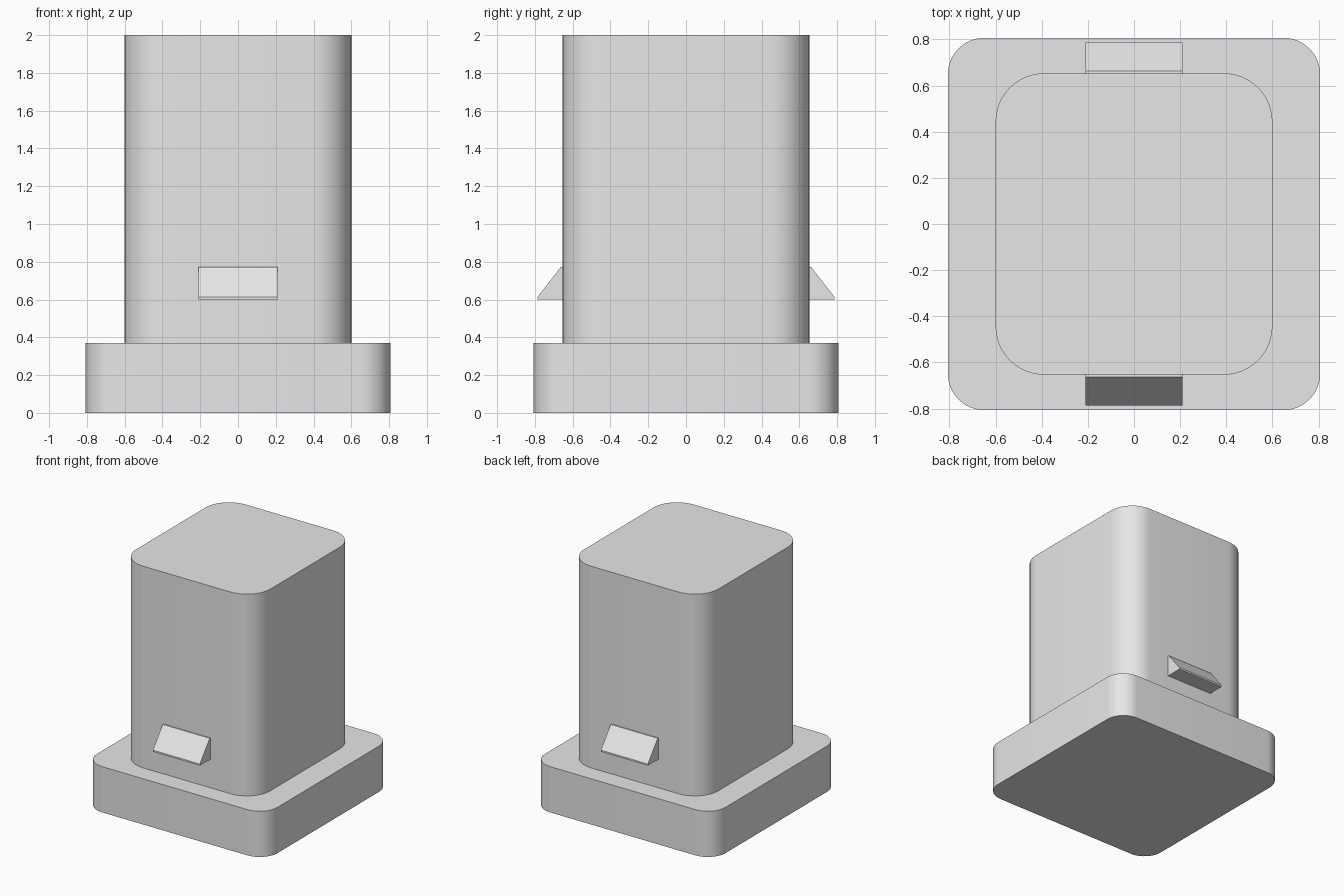
import bpy
import bmesh
from math import cos, sin, pi, radians

cube = bpy.data.objects.get("Cube")
if cube:
    bpy.data.objects.remove(cube, do_unlink=True)

# Single plain colour
grey = bpy.data.materials.new("light_grey")
grey.use_nodes = True
colour = (0.8, 0.8, 0.8, 1)
grey.diffuse_color = colour
grey.node_tree.nodes["Principled BSDF"].inputs["Base Color"].default_value = colour


def extrude_profile(name, points, offset):
    """Make a solid by sweeping a flat outline along an offset."""
    bm = bmesh.new()
    face = bm.faces.new([bm.verts.new(p) for p in points])
    result = bmesh.ops.extrude_face_region(bm, geom=[face], use_keep_orig=True)
    moved = [g for g in result["geom"] if isinstance(g, bmesh.types.BMVert)]
    bmesh.ops.translate(bm, verts=moved, vec=offset)
    bmesh.ops.recalc_face_normals(bm, faces=bm.faces)
    mesh = bpy.data.meshes.new(name)
    bm.to_mesh(mesh)
    bm.free()
    mesh.materials.append(grey)
    obj = bpy.data.objects.new(name, mesh)
    bpy.context.collection.objects.link(obj)
    return obj


def rounded_block(name, half_x, half_y, radius, bottom, top, steps=12):
    """Upright block with rounded vertical corners and sharp rims."""
    points = []
    corners = [(1, 1), (-1, 1), (-1, -1), (1, -1)]
    for i, (sx, sy) in enumerate(corners):
        for k in range(steps + 1):
            a = (i + k / steps) * pi / 2
            points.append((sx * (half_x - radius) + radius * cos(a),
                           sy * (half_y - radius) + radius * sin(a), bottom))
    obj = extrude_profile(name, points, (0, 0, top - bottom))
    bpy.ops.object.select_all(action="DESELECT")
    obj.select_set(True)
    bpy.context.view_layer.objects.active = obj
    bpy.ops.object.shade_smooth_by_angle(angle=radians(30))
    return obj


# Wide foot and tall body
rounded_block("base", 0.807, 0.807, 0.16, 0, 0.37)
rounded_block("body", 0.6, 0.653, 0.21, 0.37, 2)

# Snap wedges on the front and back, with a thin blunt lip
outline = [(0.65, 0.6), (0.787, 0.6), (0.787, 0.613), (0.662, 0.773), (0.65, 0.773)]
for name, side in (("front_catch", -1), ("back_catch", 1)):
    extrude_profile(name, [(-0.21, side * y, z) for y, z in outline], (0.42, 0, 0))
